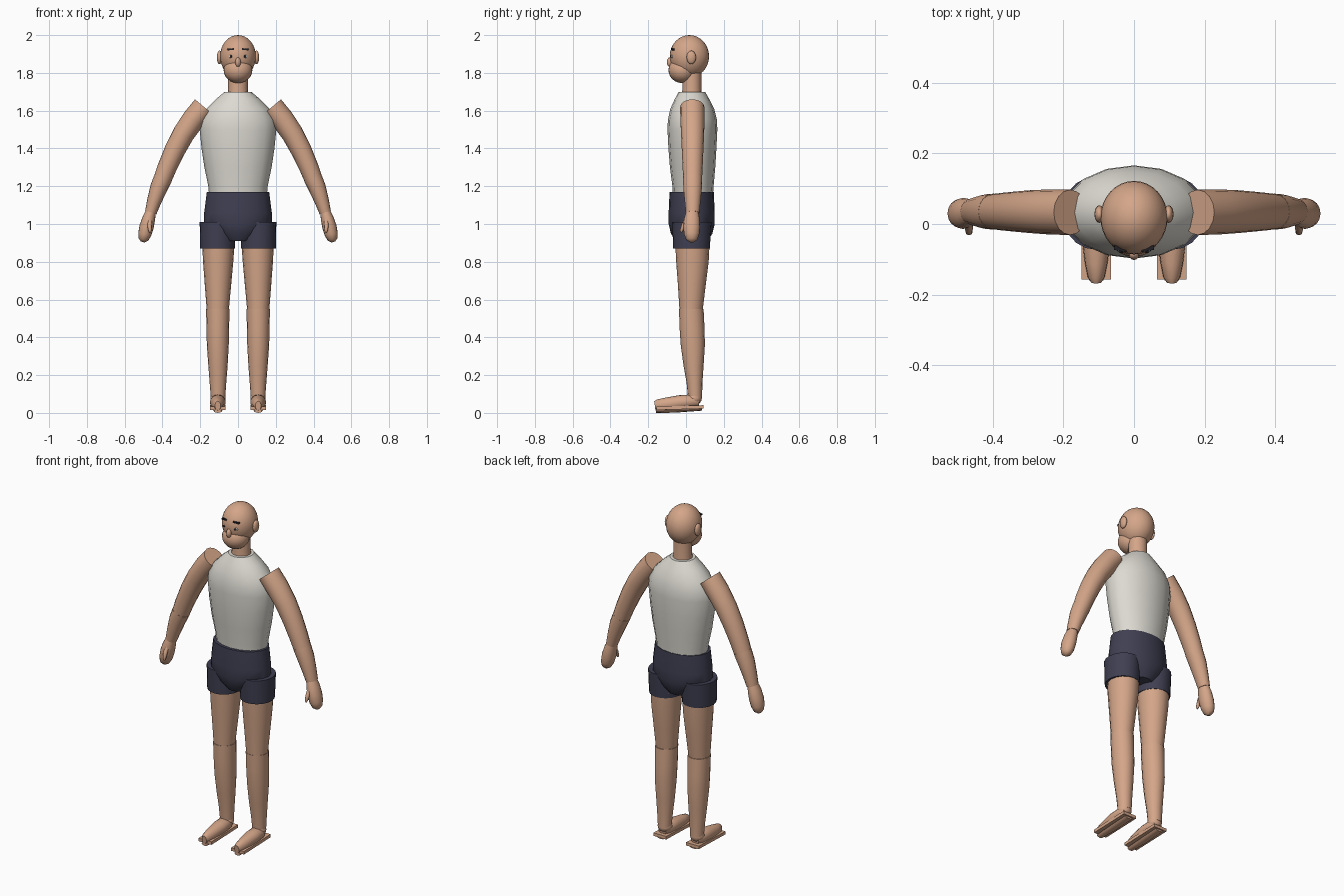
import bpy, bmesh, math
from mathutils import Vector


def material(name, rgb):
    m = bpy.data.materials.new(name)
    m.diffuse_color = (*rgb, 1)
    return m


SKIN = material("skin", (0.66, 0.38, 0.25))
SHIRT = material("shirt_white", (0.72, 0.70, 0.64))
SHORTS = material("shorts_navy", (0.05, 0.05, 0.085))
DARK = material("brow_dark", (0.015, 0.015, 0.02))
WHITE = material("eye_white", (0.75, 0.75, 0.72))


def finish(name, bm, mat, angle=40):
    bmesh.ops.recalc_face_normals(bm, faces=bm.faces)
    me = bpy.data.meshes.new(name)
    bm.to_mesh(me)
    bm.free()
    me.materials.append(mat)
    ob = bpy.data.objects.new(name, me)
    bpy.context.collection.objects.link(ob)
    bpy.ops.object.select_all(action='DESELECT')
    ob.select_set(True)
    bpy.context.view_layer.objects.active = ob
    bpy.ops.object.shade_smooth_by_angle(angle=math.radians(angle))
    return ob


def loft(name, rings, mat, side=(0, 1, 0), upright=False, n=16):
    """Capped tube through rings (x, y, z, radius across, radius along side)."""
    bm = bmesh.new()
    pts = [Vector(r[:3]) for r in rings]
    v = Vector(side)
    loops = []
    for i, r in enumerate(rings):
        t = pts[min(i + 1, len(pts) - 1)] - pts[max(i - 1, 0)]
        if upright:
            t = Vector((0, 0, 1))
        u = v.cross(t).normalized()
        loops.append([bm.verts.new(pts[i] + u * r[3] * math.cos(a) + v * r[4] * math.sin(a))
                      for a in (2 * math.pi * k / n for k in range(n))])
    for a, b in zip(loops, loops[1:]):
        for k in range(n):
            bm.faces.new((a[k], a[(k + 1) % n], b[(k + 1) % n], b[k]))
    bm.faces.new(loops[0])
    bm.faces.new(loops[-1])
    return finish(name, bm, mat)


def ball(name, loc, radii, mat, seg=24):
    bm = bmesh.new()
    bmesh.ops.create_uvsphere(bm, u_segments=seg, v_segments=seg // 2, radius=1)
    bmesh.ops.scale(bm, vec=radii, verts=bm.verts)
    bmesh.ops.translate(bm, vec=loc, verts=bm.verts)
    return finish(name, bm, mat, 60)


def box(name, loc, size, mat, rot=(0, 0, 0)):
    bm = bmesh.new()
    bmesh.ops.create_cube(bm, size=1)
    bmesh.ops.scale(bm, vec=size, verts=bm.verts)
    ob = finish(name, bm, mat)
    ob.location = loc
    ob.rotation_euler = rot
    return ob


# Torso, neck and pelvis
loft("shirt", [(0, 0.037, 1.15, 0.153, 0.106), (0, 0.037, 1.20, 0.157, 0.109),
               (0, 0.035, 1.30, 0.178, 0.120), (0, 0.034, 1.40, 0.193, 0.127),
               (0, 0.034, 1.50, 0.203, 0.132), (0, 0.034, 1.55, 0.198, 0.130),
               (0, 0.033, 1.61, 0.168, 0.116), (0, 0.032, 1.66, 0.118, 0.092),
               (0, 0.031, 1.70, 0.070, 0.070)], SHIRT, upright=True)
loft("neck", [(0, 0.031, 1.66, 0.058, 0.054), (0, 0.031, 1.72, 0.052, 0.050),
              (0, 0.031, 1.82, 0.052, 0.050)], SKIN, upright=True)
loft("shorts_pelvis", [(0, 0.03, 0.91, 0.075, 0.085), (0, 0.03, 0.95, 0.125, 0.110),
                       (0, 0.03, 1.00, 0.180, 0.122), (0, 0.03, 1.06, 0.179, 0.122),
                       (0, 0.03, 1.17, 0.165, 0.117)], SHORTS, upright=True, n=20)

# Head
ball("skull", (0, 0.018, 1.888), (0.095, 0.104, 0.112), SKIN, 32)
ball("jaw", (0, -0.020, 1.815), (0.076, 0.073, 0.069), SKIN)
ball("nose", (0, -0.085, 1.857), (0.015, 0.017, 0.026), SKIN, 12)

for s, tag in ((-1, "left"), (1, "right")):
    # Face details
    ball("ear_" + tag, (s * 0.098, 0.028, 1.882), (0.014, 0.025, 0.036), SKIN, 16)
    ball("eye_" + tag, (s * 0.037, -0.070, 1.887), (0.012, 0.010, 0.010), WHITE, 12)
    ball("pupil_" + tag, (s * 0.037, -0.077, 1.887), (0.007, 0.006, 0.007), DARK, 12)
    box("brow_" + tag, (s * 0.038, -0.070, 1.925), (0.036, 0.013, 0.009), DARK,
        (0, s * 0.1, s * 0.2))

    # Arm: upper arm, forearm, hand, thumb
    loft("upper_arm_" + tag, [(s * 0.180, 0.033, 1.620, 0.062, 0.064),
                              (s * 0.235, 0.034, 1.555, 0.061, 0.064),
                              (s * 0.290, 0.035, 1.475, 0.058, 0.061),
                              (s * 0.335, 0.035, 1.390, 0.055, 0.057),
                              (s * 0.375, 0.035, 1.300, 0.051, 0.053),
                              (s * 0.398, 0.035, 1.240, 0.048, 0.050)], SKIN)
    loft("forearm_" + tag, [(s * 0.396, 0.035, 1.245, 0.049, 0.051),
                            (s * 0.420, 0.035, 1.190, 0.046, 0.049),
                            (s * 0.444, 0.035, 1.120, 0.038, 0.042),
                            (s * 0.462, 0.035, 1.060, 0.031, 0.036)], SKIN)
    loft("hand_" + tag, [(s * 0.460, 0.033, 1.070, 0.026, 0.032),
                         (s * 0.472, 0.031, 1.030, 0.034, 0.041),
                         (s * 0.484, 0.030, 0.985, 0.038, 0.044),
                         (s * 0.494, 0.030, 0.945, 0.035, 0.040),
                         (s * 0.501, 0.030, 0.918, 0.026, 0.030),
                         (s * 0.505, 0.030, 0.905, 0.010, 0.012)], SKIN)
    loft("thumb_" + tag, [(s * 0.466, 0.010, 1.035, 0.010, 0.012),
                          (s * 0.468, -0.010, 1.000, 0.012, 0.013),
                          (s * 0.467, -0.022, 0.970, 0.010, 0.010),
                          (s * 0.466, -0.026, 0.955, 0.004, 0.004)], SKIN, n=10)

    # Shorts leg, thigh, shin
    loft("shorts_leg_" + tag, [(s * 0.108, 0.029, 0.87, 0.092, 0.097),
                               (s * 0.108, 0.031, 1.01, 0.095, 0.104)],
         SHORTS, upright=True, n=20)
    loft("thigh_" + tag, [(s * 0.107, 0.027, 0.55, 0.059, 0.062),
                          (s * 0.106, 0.031, 0.68, 0.070, 0.074),
                          (s * 0.105, 0.034, 0.80, 0.080, 0.086),
                          (s * 0.104, 0.034, 0.90, 0.086, 0.091)], SKIN, upright=True)
    loft("shin_" + tag, [(s * 0.106, 0.048, 0.08, 0.038, 0.037),
                         (s * 0.106, 0.045, 0.16, 0.044, 0.042),
                         (s * 0.106, 0.040, 0.25, 0.051, 0.053),
                         (s * 0.107, 0.036, 0.36, 0.058, 0.064),
                         (s * 0.107, 0.032, 0.45, 0.060, 0.066),
                         (s * 0.107, 0.028, 0.55, 0.062, 0.065)], SKIN, upright=True)

    # Foot: ankle, tapered upper and flat sole
    ball("ankle_" + tag, (s * 0.106, 0.046, 0.078), (0.041, 0.038, 0.036), SKIN, 16)
    loft("foot_" + tag, [(s * 0.107, 0.070, 0.058, 0.024, 0.026),
                         (s * 0.107, 0.040, 0.062, 0.036, 0.041),
                         (s * 0.107, -0.030, 0.056, 0.038, 0.042),
                         (s * 0.107, -0.110, 0.044, 0.036, 0.032),
                         (s * 0.107, -0.150, 0.040, 0.031, 0.024),
                         (s * 0.107, -0.165, 0.038, 0.024, 0.015)], SKIN, side=(1, 0, 0))
    box("sole_" + tag, (s * 0.107, -0.032, 0.028), (0.084, 0.250, 0.018), SKIN, (0.03, 0, 0))
    loft("sole_keel_" + tag, [(s * 0.107, 0.085, 0.020, 0.008, 0.026),
                              (s * 0.107, -0.060, 0.013, 0.012, 0.025),
                              (s * 0.107, -0.160, 0.010, 0.010, 0.020)],
         SKIN, side=(1, 0, 0), n=8)
